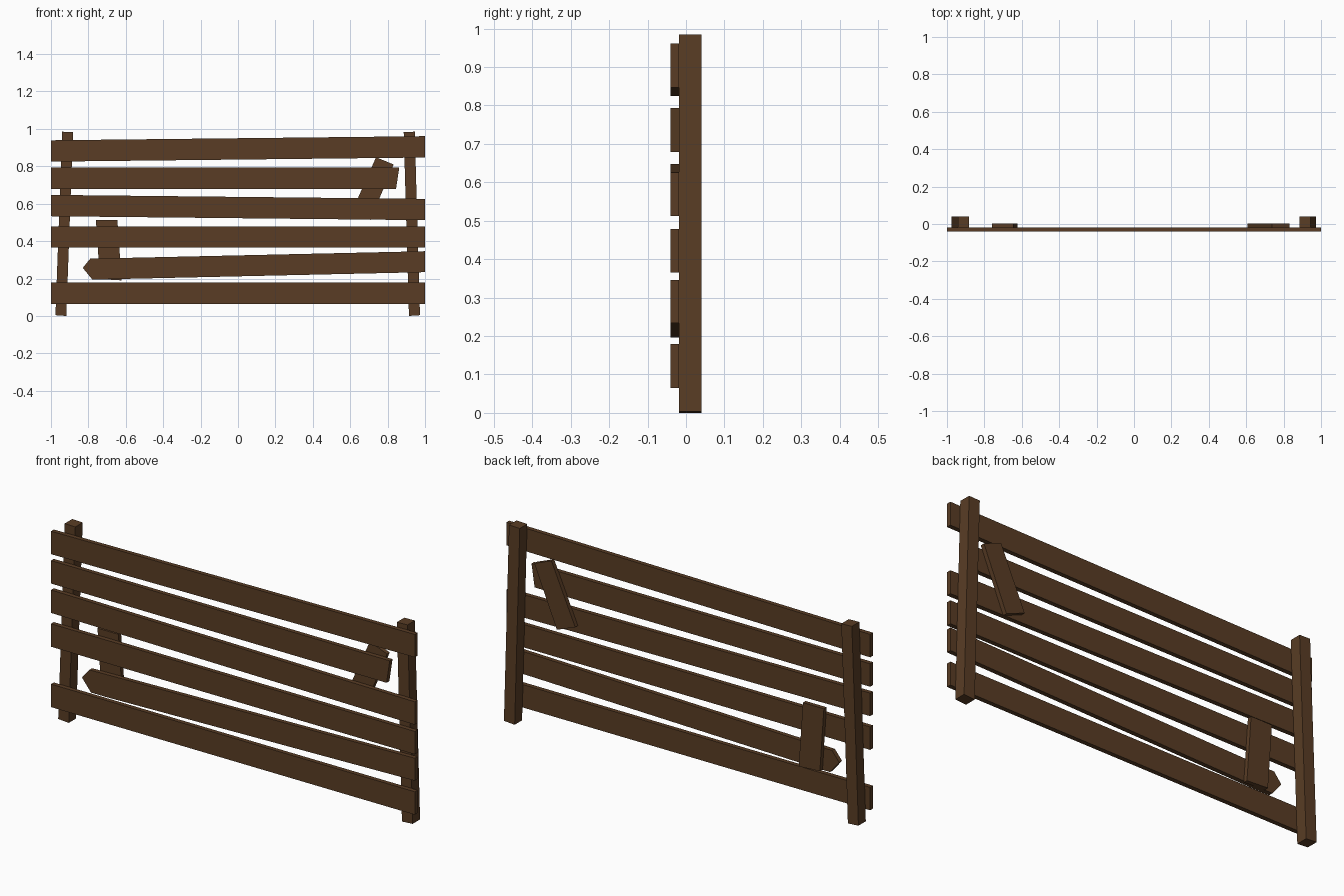
import bpy
import bmesh

cube = bpy.data.objects.get("Cube")
if cube:
    bpy.data.objects.remove(cube, do_unlink=True)

# Weathered brown wood
wood = bpy.data.materials.new("dark_brown_wood")
wood.use_nodes = True
colour = (0.100, 0.046, 0.018, 1)
wood.diffuse_color = colour
bsdf = next(n for n in wood.node_tree.nodes if n.type == 'BSDF_PRINCIPLED')
bsdf.inputs["Base Color"].default_value = colour
bsdf.inputs["Roughness"].default_value = 0.9

FRONT, JOINT, BRACE_BACK, BACK = -0.04, -0.018, 0.003, 0.04


def board(name, outline, y0, y1):
    """Extrude an (x, z) outline from y0 to y1."""
    bm = bmesh.new()
    face = bm.faces.new([bm.verts.new((x, y0, z)) for x, z in outline])
    grown = bmesh.ops.extrude_face_region(bm, geom=[face])
    verts = [g for g in grown["geom"] if isinstance(g, bmesh.types.BMVert)]
    bmesh.ops.translate(bm, verts=verts, vec=(0, y1 - y0, 0))
    bmesh.ops.recalc_face_normals(bm, faces=bm.faces[:])
    mesh = bpy.data.meshes.new(name)
    bm.to_mesh(mesh)
    bm.free()
    mesh.materials.append(wood)
    obj = bpy.data.objects.new(name, mesh)
    bpy.context.collection.objects.link(obj)
    return obj


# Leaning posts
board("right_post", [(-0.976, 0.004), (-0.918, 0), (-0.882, 0.983), (-0.94, 0.985)], JOINT, BACK)
board("left_post", [(0.914, 0), (0.973, 0.004), (0.945, 0.985), (0.886, 0.983)], JOINT, BACK)

# Full-width rails: bottom height at the two ends
WIDTH = 0.114
rails = {"bottom_rail": (0.065, 0.065), "middle_rail": (0.365, 0.365),
         "sagging_rail": (0.533, 0.512), "top_rail": (0.825, 0.847)}
for name, (a, b) in rails.items():
    board(name, [(-1, a), (1, b), (1, b + WIDTH), (-1, a + WIDTH)], FRONT, JOINT)

# Broken rails
board("short_upper_rail", [(-1, 0.679), (0.845, 0.679), (0.862, 0.793), (-1, 0.793)], FRONT, JOINT)
board("pointed_lower_rail", [(-0.83, 0.257), (-0.78, 0.196), (-0.7, 0.196), (1, 0.234),
                             (1, 0.346), (-0.79, 0.306)], FRONT, JOINT)

# Patch braces behind the broken rails
board("lower_brace", [(-0.738, 0.197), (-0.622, 0.19), (-0.645, 0.513), (-0.76, 0.513)], JOINT, BRACE_BACK)
board("upper_brace", [(0.607, 0.553), (0.708, 0.513), (0.832, 0.81), (0.738, 0.848)], JOINT, BRACE_BACK)
